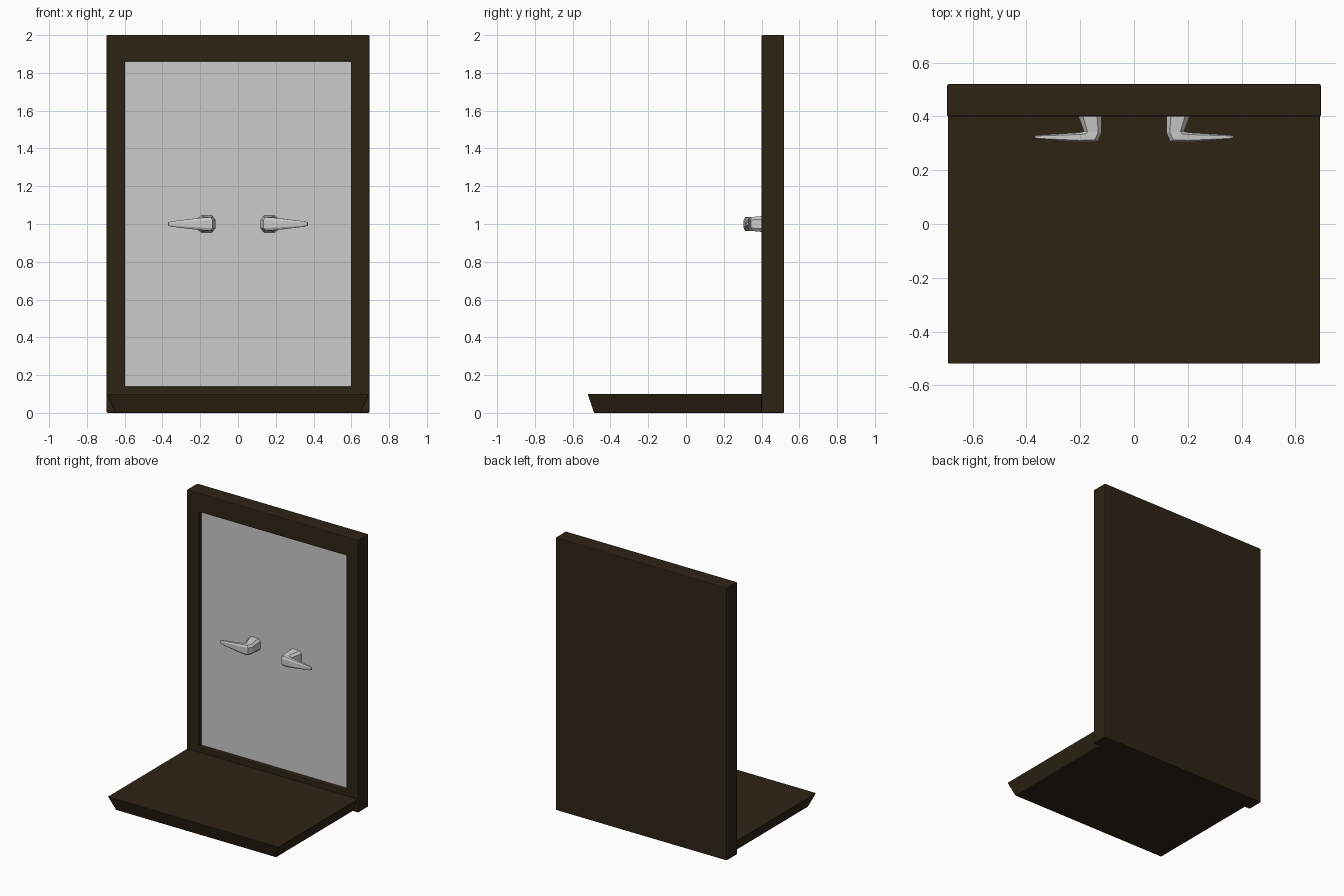
import bpy, bmesh

if "Cube" in bpy.data.objects:
    bpy.data.objects.remove(bpy.data.objects["Cube"])

wood = bpy.data.materials.new("dark_wood")
wood.diffuse_color = (0.027, 0.017, 0.007, 1)
wood.use_nodes = True
wood.node_tree.nodes["Principled BSDF"].inputs["Base Color"].default_value = wood.diffuse_color


def finish(name, bm, mat=None, bevel=0.0, smooth=False):
    bmesh.ops.recalc_face_normals(bm, faces=bm.faces[:])
    mesh = bpy.data.meshes.new(name)
    bm.to_mesh(mesh)
    bm.free()
    ob = bpy.data.objects.new(name, mesh)
    bpy.context.collection.objects.link(ob)
    if mat:
        mesh.materials.append(mat)
    if bevel:
        mod = ob.modifiers.new("bevel", 'BEVEL')
        mod.width = bevel
        mod.segments = 2
    return ob


def box(x, y0, y1, z0, z1):
    """Box spanning -x..x, y0..y1, z0..z1."""
    bm = bmesh.new()
    bmesh.ops.create_cube(bm, size=2)
    for v in bm.verts:
        v.co = (v.co.x * x, y0 if v.co.y < 0 else y1, z0 if v.co.z < 0 else z1)
    return bm


# Upright frame with a recessed opening in its front face
bm = box(0.695, 0.40, 0.52, 0.0, 2.0)
bm.normal_update()
front = min(bm.faces, key=lambda f: f.calc_center_median().y)
bmesh.ops.inset_individual(bm, faces=[front], thickness=0.1)
for v in front.verts:
    v.co.x = 0.598 if v.co.x > 0 else -0.598
    v.co.z = 1.86 if v.co.z > 1 else 0.14
recess = bmesh.ops.extrude_discrete_faces(bm, faces=[front])['faces'][0]
walls = [e for e in bm.edges if e.is_boundary]
bmesh.ops.bridge_loops(bm, edges=walls)
for v in recess.verts:
    v.co.y = 0.44
finish("frame", bm, wood, 0.006)

# Grey panel set in the frame
finish("panel", box(0.597, 0.43, 0.445, 0.141, 1.859))

# Floor plate, undercut at the front and sides
bm = box(0.693, -0.52, 0.42, 0.0, 0.10)
for v in bm.verts:
    if v.co.z < 0.05:
        v.co.x *= 0.65 / 0.693
        if v.co.y < 0:
            v.co.y = -0.487
finish("base", bm, wood, 0.004)

# Lever handles: chamfered sections swept from the panel out to the tip
# (inner x, inner y, outer x, outer y, half height)
SECTIONS = [
    (0.120, 0.435, 0.215, 0.435, 0.046),
    (0.120, 0.400, 0.207, 0.400, 0.042),
    (0.120, 0.340, 0.186, 0.345, 0.036),
    (0.135, 0.306, 0.190, 0.343, 0.036),
    (0.200, 0.304, 0.205, 0.340, 0.032),
    (0.355, 0.315, 0.357, 0.331, 0.014),
    (0.369, 0.320, 0.370, 0.328, 0.008),
]
PROFILE = [(0, -.6), (.2, -1), (.8, -1), (1, -.6), (1, .6), (.8, 1), (.2, 1), (0, .6)]


def handle(name, side):
    bm = bmesh.new()
    rings = []
    for x0, y0, x1, y1, h in SECTIONS:
        rings.append([bm.verts.new((side * (x0 + (x1 - x0) * t), y0 + (y1 - y0) * t, 1.0 + h * s))
                      for t, s in PROFILE])
    n = len(PROFILE)
    for a, b in zip(rings, rings[1:]):
        for i in range(n):
            j = (i + 1) % n
            bm.faces.new((a[i], a[j], b[j], b[i]))
    bm.faces.new(rings[0])
    bm.faces.new(rings[-1])
    finish(name, bm)


handle("right_handle", 1)
handle("left_handle", -1)
